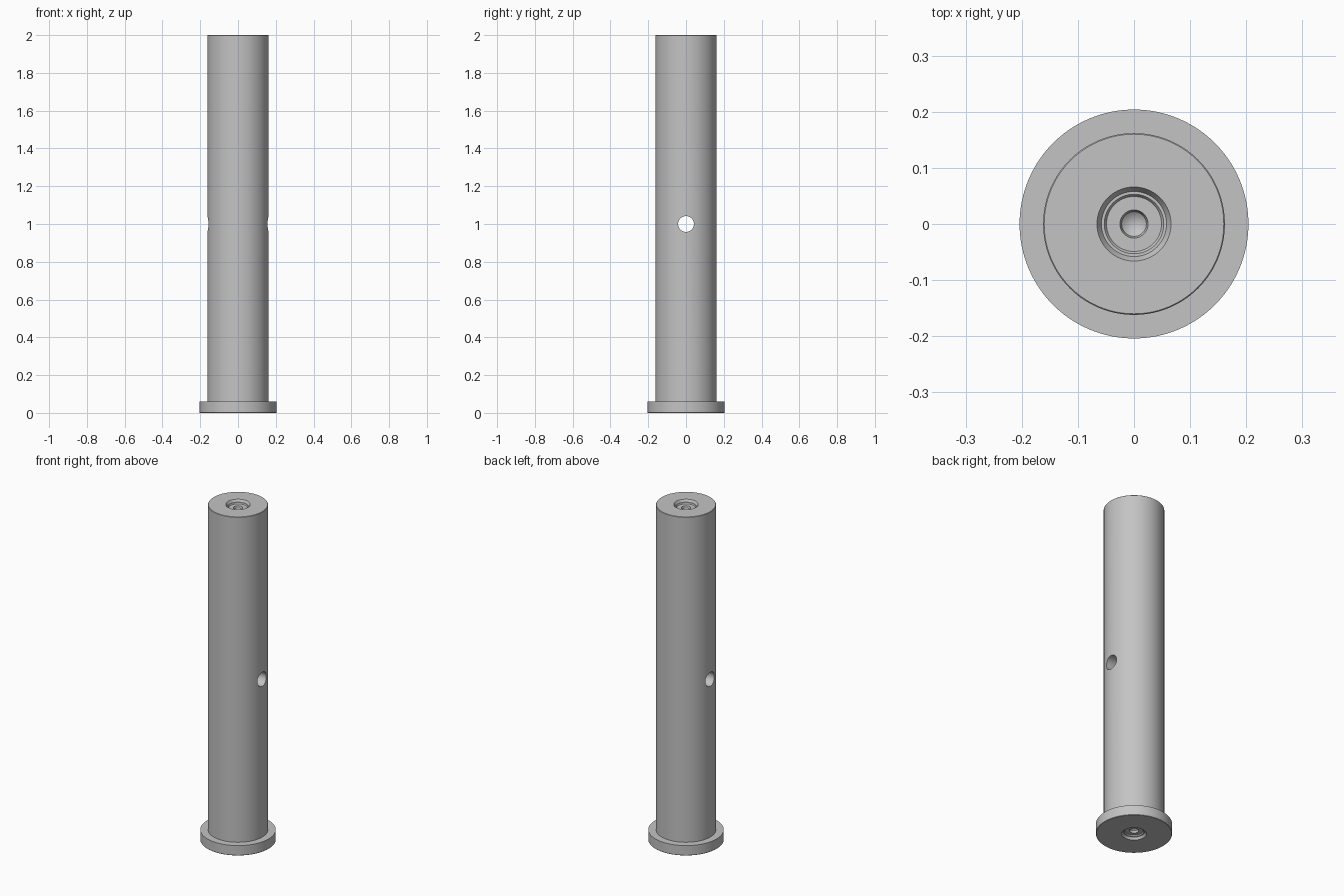
import bpy, bmesh
from math import radians, pi
from mathutils import Matrix, Vector

default_cube = bpy.data.objects.get("Cube")
if default_cube:
    bpy.data.objects.remove(default_cube, do_unlink=True)

SEGMENTS = 96
HEIGHT = 2.0
SHAFT_R, FLANGE_R, FLANGE_H = 0.162, 0.204, 0.06
HOLE_R = 0.042

# Single steel colour
steel = bpy.data.materials.new("steel_grey")
steel.use_nodes = True
colour = (0.55, 0.55, 0.55, 1)
steel.diffuse_color = colour
steel.node_tree.nodes["Principled BSDF"].inputs["Base Color"].default_value = colour


def lathe(name, profile):
    """Revolve (radius, height) points around z; both ends lie on the axis."""
    bm = bmesh.new()
    verts = [bm.verts.new((r, 0, z)) for r, z in profile]
    edges = [bm.edges.new(pair) for pair in zip(verts, verts[1:])]
    bmesh.ops.spin(bm, geom=verts + edges, cent=(0, 0, 0), axis=(0, 0, 1),
                   angle=2 * pi, steps=SEGMENTS, use_merge=True)
    bmesh.ops.remove_doubles(bm, verts=bm.verts, dist=1e-5)
    bmesh.ops.recalc_face_normals(bm, faces=bm.faces)
    mesh = bpy.data.meshes.new(name)
    bm.to_mesh(mesh)
    bm.free()
    mesh.materials.append(steel)
    obj = bpy.data.objects.new(name, mesh)
    bpy.context.collection.objects.link(obj)
    return obj


# Stepped centre recess as (radius, depth), used at both ends
recess = [(0, 0.05), (0.022, 0.032), (0.025, 0.02), (0.049, 0.02),
          (0.053, 0.014), (0.058, 0.014), (0.066, 0)]
bottom = [(r, d) for r, d in recess]
top = [(r, HEIGHT - d) for r, d in reversed(recess)]
edge = 0.002
outline = [(FLANGE_R - edge, 0), (FLANGE_R, edge), (FLANGE_R, FLANGE_H),
           (SHAFT_R, FLANGE_H), (SHAFT_R, HEIGHT - edge), (SHAFT_R - edge, HEIGHT)]
pin = lathe("flanged_pin", bottom + outline + top)

# Cross hole through the middle of the shaft, running left to right
bpy.ops.mesh.primitive_cylinder_add(vertices=48, radius=HOLE_R, depth=0.6,
                                    location=(0, 0, HEIGHT / 2),
                                    rotation=(0, radians(90), 0))
cutter = bpy.context.object
cutter.name = "cross_hole_cutter"
cutter.hide_render = True
cutter.data.materials.append(steel)
drill = pin.modifiers.new("cross_hole", "BOOLEAN")
drill.operation = "DIFFERENCE"
drill.solver = "EXACT"
drill.object = cutter

bpy.ops.object.select_all(action="DESELECT")
pin.select_set(True)
bpy.context.view_layer.objects.active = pin
bpy.ops.object.modifier_apply(modifier=drill.name)
bpy.data.objects.remove(cutter, do_unlink=True)
bpy.ops.object.shade_smooth_by_angle(angle=radians(25))
